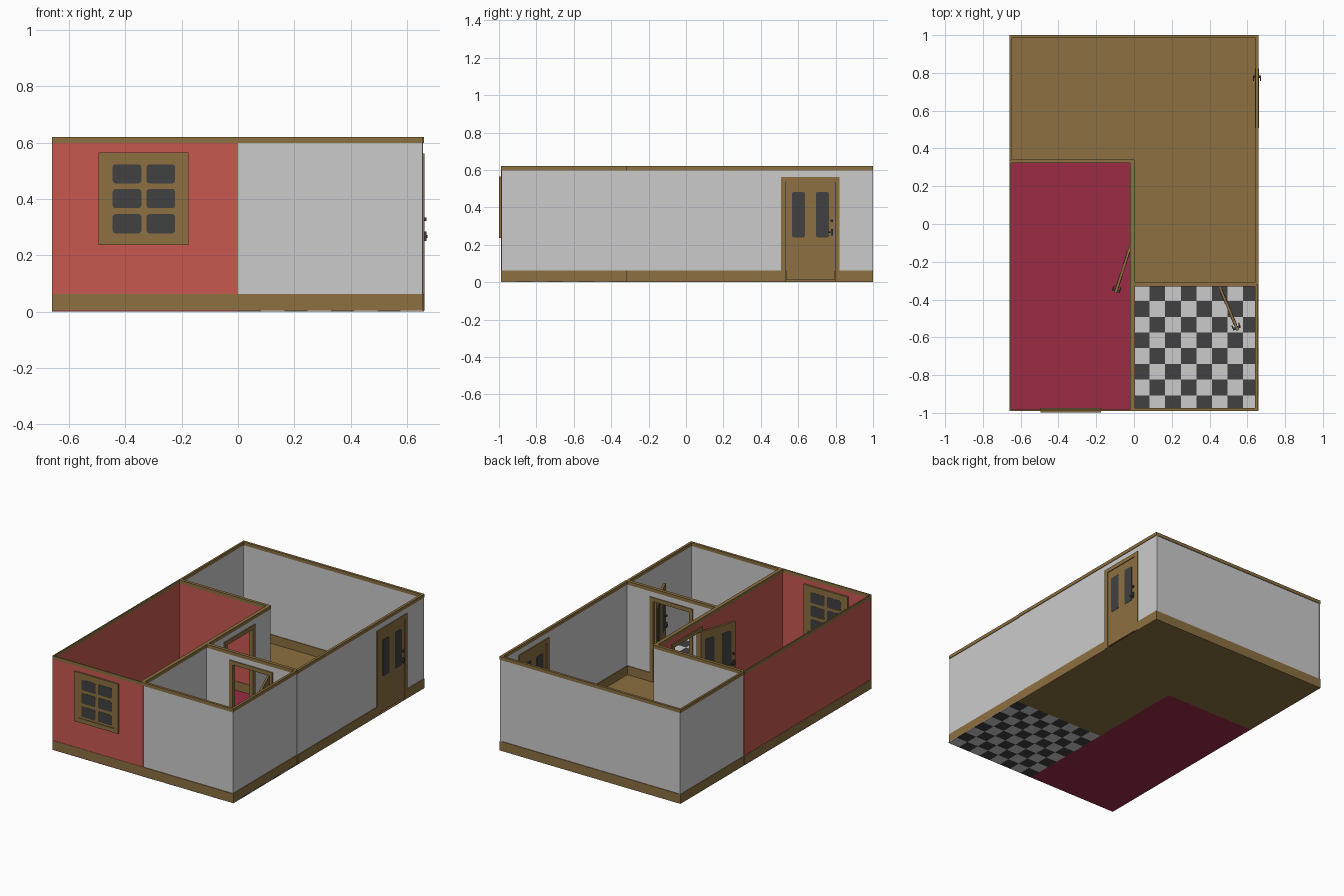
import bpy, bmesh, math
from mathutils import Matrix

if "Cube" in bpy.data.objects:
    bpy.data.objects.remove(bpy.data.objects["Cube"])


def mat(name, r, g, b):
    m = bpy.data.materials.new(name)
    m.diffuse_color = (r, g, b, 1)
    m.use_nodes = True
    m.node_tree.nodes["Principled BSDF"].inputs["Base Color"].default_value = m.diffuse_color
    return m


WHITE = mat("wall_white", 0.60, 0.60, 0.60)
RED = mat("wall_red", 0.58, 0.098, 0.08)
WOOD = mat("wood_brown", 0.262, 0.162, 0.052)
CARPET = mat("carpet_crimson", 0.33, 0.024, 0.058)
DARK = mat("dark_grey", 0.052, 0.052, 0.052)


def finish(bm, name, mats, matrix=None):
    bmesh.ops.recalc_face_normals(bm, faces=bm.faces[:])
    me = bpy.data.meshes.new(name)
    bm.to_mesh(me)
    bm.free()
    for m in mats:
        me.materials.append(m)
    ob = bpy.data.objects.new(name, me)
    if matrix:
        ob.matrix_world = matrix
    bpy.context.collection.objects.link(ob)
    return ob


def add_box(bm, x0, x1, y0, y1, z0, z1):
    m = Matrix.Translation(((x0 + x1) / 2, (y0 + y1) / 2, (z0 + z1) / 2)) @ \
        Matrix.Diagonal((x1 - x0, y1 - y0, z1 - z0, 1))
    bmesh.ops.create_cube(bm, size=1, matrix=m)


def box(name, dims, m, matrix=None):
    bm = bmesh.new()
    add_box(bm, *dims)
    return finish(bm, name, [m], matrix)


def pane(name, x0, x1, z0, z1, y0, y1, m, matrix=None, r=0.007):
    """Thin plate in the xz plane with softened corners."""
    bm = bmesh.new()
    pts = []
    for cx, cz, a0 in ((x1 - r, z1 - r, 0), (x0 + r, z1 - r, 90),
                       (x0 + r, z0 + r, 180), (x1 - r, z0 + r, 270)):
        for k in range(3):
            a = math.radians(a0 + 45 * k)
            pts.append((cx + r * math.cos(a), y0, cz + r * math.sin(a)))
    f = bm.faces.new([bm.verts.new(p) for p in pts])
    g = bmesh.ops.extrude_face_region(bm, geom=[f])
    bmesh.ops.translate(bm, vec=(0, y1 - y0, 0),
                        verts=[v for v in g["geom"] if isinstance(v, bmesh.types.BMVert)])
    return finish(bm, name, [m], matrix)


BASE, TOP, H = 0.062, 0.598, 0.62


def wall(name, axis, t0, t1, a, b, neg, pos, hole=None, proud=0.004):
    """Wall running along an axis, t0..t1 thick, with baseboard and top trim.
    hole = (start, end, bottom, top)."""
    def dims(t0, t1, a, b, z0, z1):
        return (a, b, t0, t1, z0, z1) if axis == 'x' else (t0, t1, a, b, z0, z1)
    bm = bmesh.new()
    if hole:
        h0, h1, zb, zt = hole
        parts = [(a, h0, BASE, TOP), (h1, b, BASE, TOP), (h0, h1, zt, TOP)]
        if zb > BASE:
            parts.append((h0, h1, BASE, zb))
    else:
        parts = [(a, b, BASE, TOP)]
    for p in parts:
        add_box(bm, *dims(t0, t1, *p))
    i = 1 if axis == 'x' else 0
    bm.normal_update()
    for f in bm.faces:
        f.material_index = 0 if f.normal[i] < -0.5 else 1
    finish(bm, name, [neg, pos])
    # wooden trim, slightly proud of the wall
    t0, t1 = t0 - proud, t1 + proud
    box(name + "_top_trim", dims(t0, t1, a, b, TOP, H), WOOD)
    runs = [(a, b)]
    if hole and hole[2] < BASE:
        runs = [(a, hole[0]), (hole[1], b)]
    for r in runs:
        box(name + "_baseboard", dims(t0, t1, *r, 0.003, BASE), WOOD)


def door_frame(name, axis, t0, t1, a, b, ztop=0.562, w=0.026):
    bm = bmesh.new()
    for p in ((a, a + w, 0.004, ztop), (b - w, b, 0.004, ztop), (a + w, b - w, ztop - w, ztop)):
        d = (p[0], p[1], t0, t1) if axis == 'x' else (t0, t1, p[0], p[1])
        add_box(bm, *d, p[2], p[3])
    finish(bm, name, [WOOD])


def door(name, hinge, direction):
    """Door leaf along local x from the hinge, two glass lights, lever handles."""
    M = Matrix.Translation((hinge[0], hinge[1], 0)) @ \
        Matrix.Rotation(math.atan2(direction[1], direction[0]), 4, 'Z')
    box(name + "_leaf", (0, 0.258, -0.007, 0.007, 0.012, 0.535), WOOD, M)
    for s in (-1, 1):
        y0, y1 = sorted((s * 0.007, s * 0.0085))
        for x in (0.03, 0.158):
            pane(name + "_glass", x, x + 0.07, 0.24, 0.482, y0, y1, DARK, M, 0.009)
        y0, y1 = sorted((s * 0.007, s * 0.018))
        box(name + "_knob", (0.236, 0.25, y0, y1, 0.322, 0.334), DARK, M)
        box(name + "_handle_stem", (0.238, 0.25, y0, y1, 0.25, 0.285), DARK, M)
        y0, y1 = sorted((s * 0.016, s * 0.022))
        box(name + "_lever", (0.222, 0.25, y0, y1, 0.262, 0.272), DARK, M)


# Floors
F = 0.004
box("carpet_floor", (-0.66, 0, -0.99, 0.33, 0, F), CARPET)
box("wood_floor_back", (-0.66, 0.66, 0.33, 1, 0, F), WOOD)
box("wood_floor_side", (0, 0.66, -0.325, 0.33, 0, F), WOOD)
bm = bmesh.new()
sx, sy = 0.66 / 8, 0.665 / 8
for r in range(8):
    for c in range(8):
        n = len(bm.faces)
        add_box(bm, c * sx, (c + 1) * sx, -0.325 - (r + 1) * sy, -0.325 - r * sy, 0, F)
        bm.faces.ensure_lookup_table()
        for f in bm.faces[n:]:
            f.material_index = (r + c) % 2
finish(bm, "tile_floor", [WHITE, DARK])

# Walls
wall("red_room_left_wall", 'y', -0.658, -0.654, -0.988, 0.335, RED, RED, proud=0.002)
wall("red_room_front_wall", 'x', -0.988, -0.984, -0.66, 0, RED, RED,
     (-0.49, -0.18, 0.24, 0.56), proud=0.002)
wall("red_room_back_wall", 'x', 0.326, 0.338, -0.654, 0, RED, WHITE)
wall("partition_wall", 'y', -0.016, 0.0, -0.983, 0.338, RED, WHITE, (-0.14, 0.17, 0, 0.555))
wall("tile_room_back_wall", 'x', -0.326, -0.312, 0, 0.65, WHITE, WHITE, (0.17, 0.48, 0, 0.555))
wall("tile_room_front_wall", 'x', -0.986, -0.978, 0, 0.655, WHITE, WHITE)
wall("tile_room_right_wall", 'y', 0.645, 0.653, -0.986, -0.325, WHITE, WHITE)
wall("hall_right_wall", 'y', 0.647, 0.656, -0.32, 1, WHITE, WHITE, (0.51, 0.82, 0, 0.555))
wall("hall_back_wall", 'x', 0.988, 0.996, -0.656, 0.656, WHITE, WHITE)
wall("hall_left_wall", 'y', -0.657, -0.65, 0.34, 1, WHITE, WHITE, proud=0.003)

# Doors and frames
door_frame("partition_door_frame", 'y', -0.022, 0.006, -0.145, 0.172)
door_frame("tile_room_door_frame", 'x', -0.332, -0.306, 0.168, 0.482)
door_frame("outer_door_frame", 'y', 0.64, 0.662, 0.508, 0.822)
door("partition_door", (-0.02, -0.12), (-0.08, -0.25))
door("tile_room_door", (0.45, -0.325), (0.1, -0.24))
door("outer_door", (0.651, 0.536), (0, 1))

# Window: outer frame, sash and six panes on both sides
bm = bmesh.new()
for d in ((-0.495, -0.465, 0.237, 0.565), (-0.203, -0.175, 0.237, 0.565),
          (-0.465, -0.203, 0.237, 0.265), (-0.465, -0.203, 0.538, 0.565)):
    add_box(bm, d[0], d[1], -0.999, -0.974, d[2], d[3])
finish(bm, "window_frame", [WOOD])
box("window_sash", (-0.466, -0.202, -0.995, -0.978, 0.264, 0.539), WOOD)
for x in (-0.445, -0.325):
    for z in (0.278, 0.367, 0.455):
        for y in (-0.9965, -0.978):
            pane("window_pane", x, x + 0.102, z, z + 0.068, y, y + 0.0015, DARK, r=0.01)
